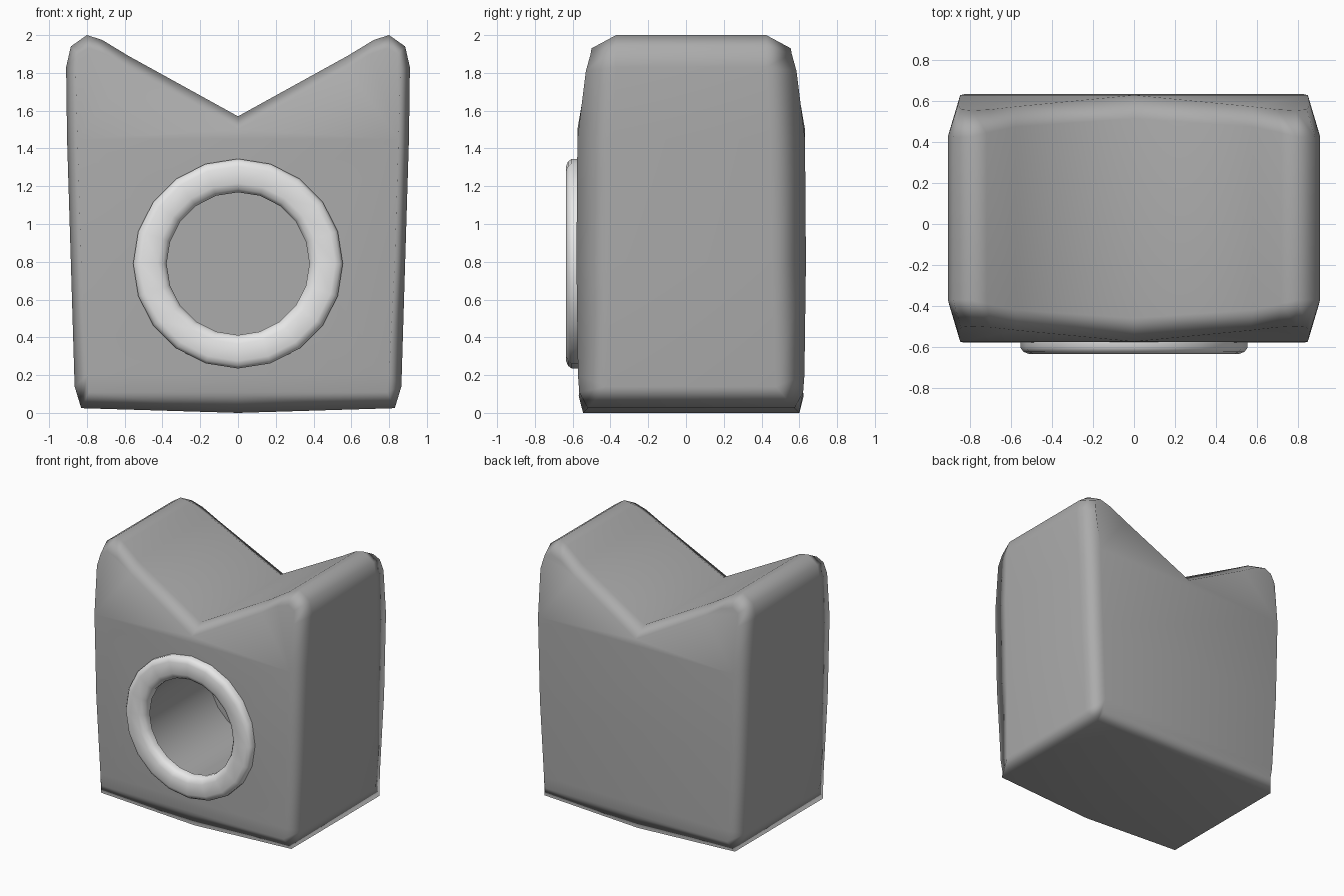
import bpy
import bmesh
import math
from mathutils import Vector

default_cube = bpy.data.objects.get("Cube")
if default_cube:
    bpy.data.objects.remove(default_cube, do_unlink=True)


def make_material(name, value):
    material = bpy.data.materials.new(name)
    material.use_nodes = True
    color = (value, value, value, 1)
    material.diffuse_color = color
    material.node_tree.nodes["Principled BSDF"].inputs["Base Color"].default_value = color
    return material


def make_object(name, bm, material):
    bmesh.ops.recalc_face_normals(bm, faces=bm.faces[:])
    mesh = bpy.data.meshes.new(name)
    bm.to_mesh(mesh)
    bm.free()
    mesh.materials.append(material)
    obj = bpy.data.objects.new(name, mesh)
    bpy.context.collection.objects.link(obj)
    return obj


def activate(obj):
    bpy.ops.object.select_all(action='DESELECT')
    obj.select_set(True)
    bpy.context.view_layer.objects.active = obj


def smooth(obj, degrees):
    activate(obj)
    bpy.ops.object.shade_smooth_by_angle(angle=math.radians(degrees))


def lathe(bm, profile, sides, center_z):
    """Spin (radius, y) points around the y axis and return the loops."""
    loops = []
    for radius, y in profile:
        loop = []
        for step in range(sides):
            angle = math.tau * step / sides
            loop.append(bm.verts.new((radius * math.sin(angle), y,
                                      center_z + radius * math.cos(angle))))
        loops.append(loop)
    return loops


def bridge(bm, first, second):
    count = len(first)
    for i in range(count):
        j = (i + 1) % count
        bm.faces.new((first[i], first[j], second[j], second[i]))


body_gray = make_material("body gray", 0.41)
ring_light_gray = make_material("ring light gray", 0.8)

HOLE_Z = 0.79
SIDES = 20
BACK_SHIFT = 0.055

# Half outline from bottom centre to notch: outer x, z, y, then cap x, z, y
half_outline = [
    (0, 0, -0.545, 0, 0.09, -0.568),
    (0.83, 0.025, -0.52, 0.79, 0.11, -0.565),
    (0.865, 0.14, -0.42, 0.8, 0.2, -0.572),
    (0.885, 0.8, -0.4, 0.83, 0.8, -0.58),
    (0.905, 1.45, -0.39, 0.85, 1.45, -0.575),
    (0.91, 1.83, -0.37, 0.86, 1.81, -0.53),
    (0.885, 1.94, -0.37, 0.845, 1.9, -0.505),
    (0.8, 2, -0.37, 0.79, 1.93, -0.5),
    (0.72, 1.975, -0.39, 0.7, 1.9, -0.505),
    (0.58, 1.89, -0.42, 0.57, 1.82, -0.52),
    (0, 1.57, -0.46, 0, 1.5, -0.575),
]
notch = len(half_outline) - 1
count = 2 * notch


def outline_loop(bm, offset, back):
    right = []
    for row in half_outline:
        x, z, y = row[offset:offset + 3]
        right.append(Vector((x, BACK_SHIFT - y if back else y, z)))
    left = [Vector((-p.x, p.y, p.z)) for p in reversed(right[1:notch])]
    return [bm.verts.new(p) for p in right + left]


def cap(bm, loop):
    """Close the front or back with strips and two ear panels."""
    mirror = [loop[-i % count] for i in range(count)]
    bm.faces.new((loop[0], loop[1], mirror[1]))
    for i in range(1, 4):
        bm.faces.new((loop[i], loop[i + 1], mirror[i + 1], mirror[i]))
    bm.faces.new((loop[4], loop[notch], mirror[4]))
    bm.faces.new(loop[4:notch + 1])
    bm.faces.new(mirror[4:notch + 1])


# Body with chamfered rims and a V notch on top
bm = bmesh.new()
body_loops = [
    outline_loop(bm, 3, False),
    outline_loop(bm, 0, False),
    outline_loop(bm, 0, True),
    outline_loop(bm, 3, True),
]
for first, second in zip(body_loops, body_loops[1:]):
    bridge(bm, first, second)
cap(bm, body_loops[0])
cap(bm, body_loops[-1])
body = make_object("body", bm, body_gray)

# Round recess cut into the front
bm = bmesh.new()
ends = lathe(bm, [(0.39, -0.8), (0.39, 0.2)], SIDES, HOLE_Z)
bridge(bm, *ends)
for loop in ends:
    bm.faces.new(loop)
cutter = make_object("recess_cutter", bm, body_gray)
cutter.hide_render = True
cut = body.modifiers.new("recess", 'BOOLEAN')
cut.operation = 'DIFFERENCE'
cut.solver = 'EXACT'
cut.object = cutter
activate(body)
bpy.ops.object.modifier_apply(modifier=cut.name)
bpy.data.objects.remove(cutter, do_unlink=True)
smooth(body, 82)
weighted = body.modifiers.new("flat panel shading", 'WEIGHTED_NORMAL')
weighted.keep_sharp = True

# Rounded ring around the recess
bm = bmesh.new()
ring_profile = [(0.378, -0.56), (0.378, -0.598), (0.395, -0.62), (0.425, -0.635),
                (0.515, -0.635), (0.54, -0.625), (0.555, -0.605), (0.555, -0.56)]
ring_loops = lathe(bm, ring_profile, SIDES, HOLE_Z)
for i, loop in enumerate(ring_loops):
    bridge(bm, loop, ring_loops[(i + 1) % len(ring_loops)])
ring = make_object("front_ring", bm, ring_light_gray)
smooth(ring, 60)
